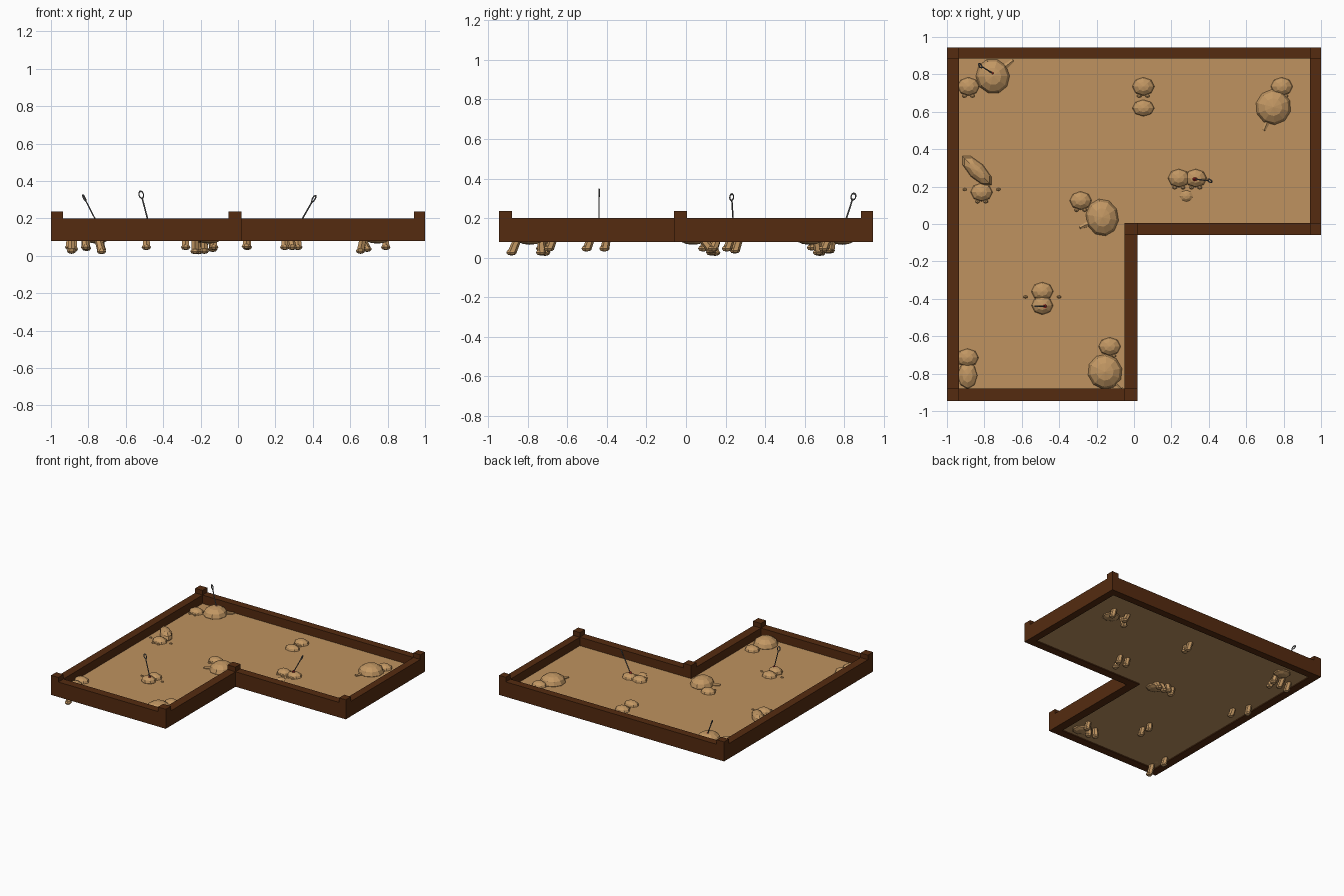
import bpy, bmesh, math
from mathutils import Vector, Matrix

if "Cube" in bpy.data.objects:
    bpy.data.objects.remove(bpy.data.objects["Cube"])

def material(name, c):
    m = bpy.data.materials.new(name)
    m.diffuse_color = (*c, 1)
    m.use_nodes = True
    m.node_tree.nodes["Principled BSDF"].inputs["Base Color"].default_value = m.diffuse_color
    return m

WOOD = material("dark_wood", (0.09, 0.024, 0.005))
SAND = material("sand", (0.52, 0.29, 0.115))
SKIN = material("tan_body", (0.54, 0.31, 0.125))
RED = material("red_tip", (0.4, 0.02, 0.02))
STEEL = material("steel", (0.15, 0.15, 0.15))

def finish(bm, name, mat):
    me = bpy.data.meshes.new(name)
    bm.to_mesh(me)
    bm.free()
    me.materials.append(mat)
    ob = bpy.data.objects.new(name, me)
    bpy.context.collection.objects.link(ob)
    return ob

def box(name, x0, x1, y0, y1, z0, z1, mat):
    bm = bmesh.new()
    m = Matrix.Translation(((x0+x1)/2, (y0+y1)/2, (z0+z1)/2)) @ Matrix.Diagonal((x1-x0, y1-y0, z1-z0, 1))
    bmesh.ops.create_cube(bm, size=1, matrix=m)
    return finish(bm, name, mat)

def blob(name, loc, r, turn=0, seg=8, rings=6):
    bm = bmesh.new()
    m = Matrix.Translation(loc) @ Matrix.Rotation(math.radians(turn), 4, 'Z') @ Matrix.Diagonal((*r, 1))
    bmesh.ops.create_uvsphere(bm, u_segments=seg, v_segments=rings, radius=1, matrix=m)
    return finish(bm, name, SKIN)

def rod(name, a, b, r0, r1, mat, seg=6):
    a, b = Vector(a), Vector(b)
    d = b - a
    bm = bmesh.new()
    m = Matrix.Translation((a+b)/2) @ d.to_track_quat('Z', 'Y').to_matrix().to_4x4()
    bmesh.ops.create_cone(bm, cap_ends=True, segments=seg, radius1=r0, radius2=r1, depth=d.length, matrix=m)
    return finish(bm, name, mat)

# L-shaped sand bed
outline = [(-.94, -.88), (-.05, -.88), (-.05, 0), (.94, 0), (.94, .885), (-.94, .885)]
bm = bmesh.new()
f = bm.faces.new([bm.verts.new((x, y, .088)) for x, y in outline])
ext = bmesh.ops.extrude_face_region(bm, geom=[f])
bmesh.ops.translate(bm, vec=(0, 0, .044), verts=[g for g in ext['geom'] if isinstance(g, bmesh.types.BMVert)])
bmesh.ops.recalc_face_normals(bm, faces=bm.faces)
finish(bm, "sand_bed", SAND)

# Board walls
for name, x0, x1, y0, y1 in [
        ("back_wall", -.935, .94, .885, .945), ("left_wall", -1, -.935, -.88, .885),
        ("front_wall", -.935, -.05, -.945, -.88), ("inner_side_wall", -.05, .02, -.88, -.06),
        ("inner_front_wall", .02, .94, -.06, .005), ("right_wall", .94, 1, .005, .885)]:
    box(name, x0, x1, y0, y1, .08, .2, WOOD)

# Corner posts
for x0, x1, y0, y1 in [(-1, -.935, .885, .945), (.94, 1, .885, .945), (.94, 1, -.06, .005),
                       (-.05, .02, -.06, .005), (-.05, .02, -.945, -.88), (-1, -.935, -.945, -.88)]:
    box("corner_post", x0, x1, y0, y1, .08, .237, WOOD)

def foot(x, y, dx=0, dy=0, z=.02):
    # short leg ending in a rounded foot below the bed
    rod("leg", (x, y, .1), (x+dx, y+dy, z+.015), .02, .022, SKIN)
    blob("foot", (x+dx, y+dy-.004, z+.016), (.026, .028, .016), seg=7, rings=4)

def head(x, y):
    blob("head", (x, y, .13), (.06, .05, .038))
    for s in (-1, 1):
        blob("eye", (x+s*.022, y-.05, .134), (.013, .01, .01), seg=6, rings=4)

# Heads showing above the sand
for x, y in [(-.885, .735), (-.815, .17), (.05, .735), (.79, .735), (.24, .245), (.33, .245),
             (-.285, .125), (-.49, -.36), (-.89, -.715), (-.13, -.655)]:
    head(x, y)

# Rounded half-buried bodies with a tail
for x, y, rx, ry, turn, tail in [(-.755, .79, .09, .095, 20, (.11, .085)), (.745, .625, .095, .095, 40, (-.05, -.125)),
                                 (-.17, .035, .088, .1, 10, (-.12, -.055)), (-.155, -.79, .092, .095, 30, (.09, -.09))]:
    blob("body", (x, y, .135), (rx, ry, .06), turn, 10, 6)
    rod("tail", (x+tail[0]*.5, y+tail[1]*.5, .13), (x+tail[0], y+tail[1], .135), .018, .01, SKIN)
    # belly bulging slightly below the bed
    blob("belly", (x, y, .095), (.07, .07, .03), turn)

# Smaller bodies and snouts
blob("leaning_body", (-.84, .285, .14), (.11, .045, .045), -45)
blob("small_body", (.05, .62, .13), (.06, .045, .035))
blob("small_body", (-.49, -.435, .135), (.058, .05, .04))
blob("small_body", (-.89, -.81, .125), (.055, .075, .04))
blob("snout", (.28, .15, .12), (.04, .035, .025))
for x, y in [(-.815, .185), (-.49, -.39)]:
    for s in (-1, 1):
        blob("ear", (x+s*.09, y, .132), (.012, .008, .01), seg=6, rings=4)

# Legs and feet under the bed
for args in [(-.885, .72, 0, -.03, .025), (-.75, .74, .02, -.06, .008), (-.74, .74, .01, -.01, .02),
             (-.81, .74, 0, -.04, .025), (-.82, .16, .005, -.02, .03), (-.88, .27, 0, -.02, .02),
             (.05, .71, 0, -.03, .03), (.045, .65, 0, -.01, .035), (.79, .72, 0, -.02, .03),
             (.67, .66, -.015, .01, .01), (.66, .72, .03, 0, .02), (.25, .23, 0, -.02, .03),
             (.32, .23, 0, -.02, .03), (.28, .16, .01, -.02, .03), (-.28, .11, 0, -.02, .03),
             (-.18, .09, 0, .04, .01), (-.22, .12, .01, .03, .008), (-.14, .08, .005, .05, .02),
             (-.49, -.4, 0, -.01, .03), (-.49, -.48, 0, -.02, .03), (-.9, -.71, 0, -.02, .03),
             (-.89, -.85, 0, -.03, .01), (-.23, -.72, 0, .01, .008), (-.18, -.73, 0, 0, .01),
             (-.13, -.67, 0, -.02, .03)]:
    foot(*args)

# Ringed pins with a red tip
def pin(a, b, ring_turn):
    a, b = Vector(a), Vector(b)
    d = (b - a).normalized()
    end = b - d*.036
    rod("pin_shaft", a, end, .004, .004, STEEL)
    rod("pin_tip", a - d*.015, a + d*.012, .012, .01, RED)
    bpy.ops.mesh.primitive_torus_add(major_radius=.015, minor_radius=.004, major_segments=10, minor_segments=5)
    ob = bpy.context.object
    ob.name = "pin_ring"
    ob.data.materials.append(STEEL)
    m = d.to_track_quat('Z', 'Y').to_matrix().to_4x4() @ Matrix.Rotation(math.radians(ring_turn), 4, 'Z')
    m = Matrix.Translation(b - d*.019) @ m @ Matrix.Diagonal((.8, 1, 1.25, 1)) @ Matrix.Rotation(math.pi/2, 4, 'X')
    ob.matrix_world = m

pin((-.755, .805, .18), (-.83, .852, .325), 45)
pin((-.475, -.44, .165), (-.522, -.44, .345), 90)
pin((.325, .24, .165), (.415, .23, .322), 40)
